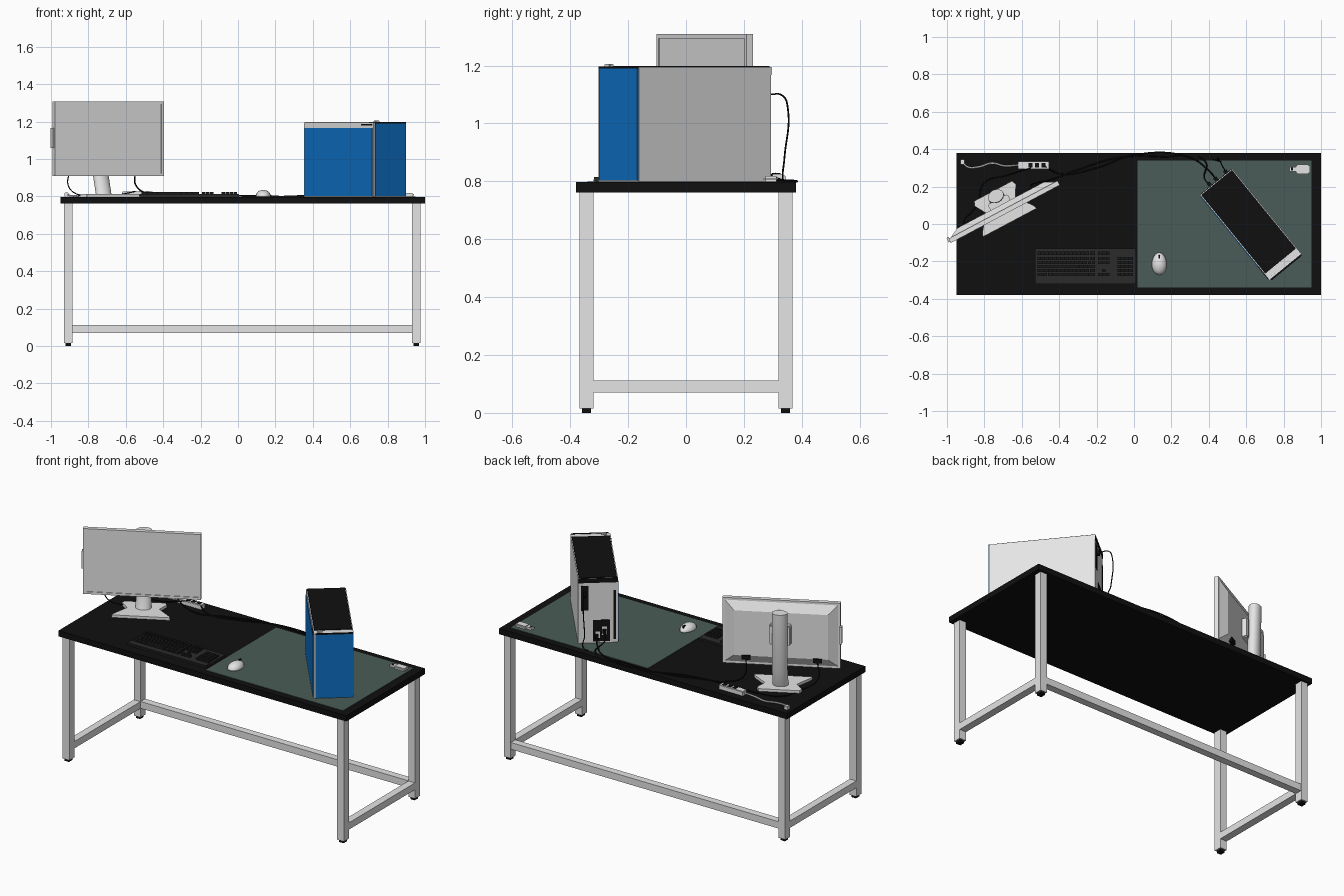
import bpy, bmesh, math
from mathutils import Matrix, Vector

if "Cube" in bpy.data.objects:
    bpy.data.objects.remove(bpy.data.objects["Cube"])

def material(name, rgb):
    m = bpy.data.materials.new(name)
    m.diffuse_color = (*rgb, 1)
    m.use_nodes = True
    m.node_tree.nodes["Principled BSDF"].inputs["Base Color"].default_value = m.diffuse_color
    return m

WHITE = material("light_grey", (0.78, 0.78, 0.78))
BLACK = material("black", (0.005, 0.005, 0.005))
BLUE = material("blue", (0.004, 0.16, 0.55))
GREEN = material("mat_green", (0.068, 0.108, 0.097))
DARK = material("dark_grey", (0.024, 0.024, 0.024))
KEY = material("key_grey", (0.012, 0.012, 0.012))
I = Matrix.Identity(4)

def place(x, y, deg):
    return Matrix.Translation((x, y, 0)) @ Matrix.Rotation(math.radians(deg), 4, 'Z')

def finish(name, bm, mat, M=I, smooth=False):
    bmesh.ops.recalc_face_normals(bm, faces=bm.faces)
    me = bpy.data.meshes.new(name)
    bm.to_mesh(me)
    bm.free()
    me.materials.append(mat)
    ob = bpy.data.objects.new(name, me)
    ob.matrix_world = M
    bpy.context.collection.objects.link(ob)
    if smooth:
        for p in me.polygons:
            p.use_smooth = True
    return ob

def boxes(name, spans, mat, M=I, bevel=0):
    """Each span is (x0, x1, y0, y1, z0, z1)."""
    bm = bmesh.new()
    for x0, x1, y0, y1, z0, z1 in spans:
        T = Matrix.Translation(((x0 + x1) / 2, (y0 + y1) / 2, (z0 + z1) / 2))
        bmesh.ops.create_cube(bm, size=1, matrix=T @ Matrix.Diagonal((x1 - x0, y1 - y0, z1 - z0, 1)))
    if bevel:
        bmesh.ops.bevel(bm, geom=bm.edges[:], offset=bevel, segments=2, affect='EDGES')
    return finish(name, bm, mat, M)

def prism(name, pts, z0, z1, mat, M=I):
    bm = bmesh.new()
    f = bm.faces.new([bm.verts.new((x, y, z0)) for x, y in pts])
    r = bmesh.ops.extrude_face_region(bm, geom=[f])
    for v in r["geom"]:
        if isinstance(v, bmesh.types.BMVert):
            v.co.z = z1
    return finish(name, bm, mat, M)

def cable(name, pts, r, mat):
    cu = bpy.data.curves.new(name, 'CURVE')
    cu.dimensions = '3D'
    cu.bevel_depth, cu.bevel_resolution, cu.resolution_u = r, 1, 8
    s = cu.splines.new('BEZIER')
    s.bezier_points.add(len(pts) - 1)
    for b, p in zip(s.bezier_points, pts):
        b.co = p
        b.handle_left_type = b.handle_right_type = 'AUTO'
    ob = bpy.data.objects.new(name, cu)
    cu.materials.append(mat)
    bpy.context.collection.objects.link(ob)
    bpy.ops.object.select_all(action='DESELECT')
    ob.select_set(True)
    bpy.context.view_layer.objects.active = ob
    bpy.ops.object.convert(target='MESH')

# Table
boxes("table_top", [(-0.95, 1.0, -0.38, 0.38, 0.762, 0.797)], BLACK)
boxes("desk_mat", [(0.02, 0.95, -0.34, 0.34, 0.797, 0.800)], GREEN)
LEGX = [(-0.93, -0.885), (0.93, 0.975)]
LEGY = [(-0.368, -0.32), (0.32, 0.368)]
boxes("legs", [(*x, *y, 0.015, 0.762) for x in LEGX for y in LEGY], WHITE)
boxes("leg_feet", [(x[0] + .008, x[1] - .008, y[0] + .008, y[1] - .008, 0, 0.016) for x in LEGX for y in LEGY], BLACK)
boxes("side_rails", [(*x, -0.32, 0.32, 0.07, 0.112) for x in LEGX], WHITE)
boxes("back_rail", [(-0.885, 0.93, 0.322, 0.366, 0.07, 0.112)], WHITE)

# Computer tower, local -y is its front
P = place(0.625, -0.005, 39.2)
boxes("tower_case", [(-0.11, 0.1115, -0.293, 0.295, 0.80, 1.195)], WHITE, P)
boxes("tower_top_panel", [(-0.105, 0.107, -0.25, 0.292, 1.19, 1.199)], BLACK, P)
boxes("tower_front_panel", [(-0.102, 0.108, -0.299, -0.29, 0.803, 1.19)], BLUE, P)
boxes("tower_side_panel", [(-0.1135, -0.106, -0.285, 0.288, 0.803, 1.165)], BLUE, P)
boxes("tower_front_slot", [(-0.1125, -0.106, -0.28, -0.19, 1.178, 1.186)], BLACK, P)
boxes("tower_top_edge", [(-0.102, 0.108, -0.2995, -0.29, 1.19, 1.197)], BLACK, P)
boxes("tower_button", [(-0.09, -0.06, -0.285, -0.265, 1.194, 1.206)], WHITE, P, 0.003)
boxes("tower_back_panels", [(-0.11, 0.11, 0.29, 0.2975, 1.168, 1.195),
                            (0.055, 0.095, 0.29, 0.298, 1.0, 1.15),
                            (-0.065, 0.03, 0.29, 0.298, 0.81, 0.94),
                            (-0.1, -0.085, 0.29, 0.298, 0.82, 1.12)], BLACK, P)
boxes("tower_sockets", [(-0.05, -0.02, 0.29, 0.300, 0.85, 0.90), (-0.01, 0.015, 0.29, 0.300, 0.83, 0.87)], WHITE, P)
boxes("tower_plugs", [(0.065, 0.085, 0.29, 0.315, 1.085, 1.115),
                      (-0.045, -0.025, 0.29, 0.32, 0.86, 0.885),
                      (0.0, 0.02, 0.29, 0.32, 0.835, 0.855)], BLACK, P)

# Monitor, local -y is its screen side
M = place(-0.69, 0.057, 28)
boxes("monitor_frame", [(-0.33, 0.33, 0, 0.022, 0.908, 1.308)], WHITE, M)
boxes("monitor_bezel", [(-0.33, 0.33, -0.004, 0.001, 1.294, 1.308), (-0.33, 0.33, -0.004, 0.001, 0.908, 0.922),
                        (-0.33, -0.316, -0.004, 0.001, 0.922, 1.294), (0.316, 0.33, -0.004, 0.001, 0.922, 1.294)], WHITE, M)
back = boxes("monitor_back", [(-0.32, 0.32, 0.02, 0.05, 0.918, 1.298)], WHITE, M)
for v in back.data.vertices:  # taper the rear of the shell
    if v.co.y > 0.03:
        v.co.x *= 0.82
        v.co.z = 1.108 + (v.co.z - 1.108) * 0.72
boxes("monitor_side_hub", [(-0.338, -0.325, 0.004, 0.03, 1.06, 1.165)], WHITE, M)
boxes("monitor_hinge", [(-0.06, 0.06, 0.045, 0.085, 1.06, 1.18)], WHITE, M, 0.006)
boxes("monitor_ports", [(-0.23, -0.18, 0.035, 0.058, 0.95, 0.975), (0.17, 0.22, 0.035, 0.058, 0.95, 0.975)], BLACK, M)

# Monitor stand: oval column leaning at its foot, on a flared base
bm = bmesh.new()
rings = []
for z, off in ((0.81, 0.06), (0.92, 0.095), (1.27, 0.105)):
    rings.append([bm.verts.new((0.044 * math.cos(t * math.pi / 12), off + 0.034 * math.sin(t * math.pi / 12), z)) for t in range(24)])
for a, b in zip(rings, rings[1:]):
    for i in range(24):
        bm.faces.new((a[i], a[(i + 1) % 24], b[(i + 1) % 24], b[i]))
bm.faces.new(rings[0])
bm.faces.new(rings[-1])
col = finish("stand_column", bm, WHITE, M)
bpy.context.view_layer.objects.active = col
col.select_set(True)
bpy.ops.object.shade_smooth_by_angle(angle=math.radians(35))
half = [(0.163, -0.056), (0.155, -0.035), (0.09, 0.05), (0.125, 0.11), (0.115, 0.135)]
prism("stand_base", half + [(-x, y) for x, y in reversed(half)], 0.797, 0.813, WHITE, M)

# Keyboard
boxes("keyboard_body", [(-0.53, 0.01, -0.32, -0.13, 0.797, 0.811)], DARK, I, 0.004)
boxes("keyboard_wrist_rest", [(-0.525, 0.005, -0.318, -0.285, 0.808, 0.814)], DARK)
keys = []
def key(x, y, w, h):
    keys.append((x + .002, x + w - .002, y + .002, y + h - .002, 0.81, 0.823))
PITCH = 0.0215
for row in range(6):
    y = -0.281 + row * PITCH + (0.006 if row == 5 else 0)
    if row == 0:
        for x, w in ((0, 1.4), (1.4, 1.2), (2.6, 1.4), (4, 6), (10, 1.4), (11.4, 1.2), (12.6, 1.9)):
            key(-0.518 + x * PITCH, y, w * PITCH, PITCH)
    else:
        shift = (0, 2.0, 1.7, 1.5, 1.0, 1.0)[row]
        key(-0.518, y, shift * PITCH, PITCH)
        n = int(13.5 - shift)
        for i in range(n):
            key(-0.518 + (shift + i) * PITCH, y, PITCH, PITCH)
        key(-0.518 + (shift + n) * PITCH, y, (14.5 - shift - n) * PITCH, PITCH)
    for i in range(3):  # navigation block
        if row in (0, 3, 4, 5) or (row == 1 and i == 1):
            key(-0.194 + i * PITCH, y, PITCH, PITCH)
    if row < 5:  # number pad
        for i in range(4):
            key(-0.09 + i * PITCH, y, PITCH, PITCH)
boxes("keyboard_keys", keys, KEY)

# Mouse
def dome(name, x, y, z, rx, ry, h, mat):
    bm = bmesh.new()
    bmesh.ops.create_uvsphere(bm, u_segments=24, v_segments=16, radius=1)
    for v in bm.verts:
        v.co = (v.co.x * rx * (1 - 0.08 * v.co.y), v.co.y * ry, max(v.co.z, 0) * h)
    bmesh.ops.remove_doubles(bm, verts=bm.verts, dist=1e-5)
    finish(name, bm, mat, Matrix.Translation((x, y, z)), True)
dome("mouse_body", 0.135, -0.212, 0.80, 0.04, 0.06, 0.035, WHITE)
boxes("mouse_wheel", [(0.131, 0.139, -0.185, -0.165, 0.82, 0.835)], BLACK)

# Small drive on the mat
boxes("drive_body", [(0.865, 0.94, 0.268, 0.318, 0.80, 0.818)], WHITE, I, 0.006)
boxes("drive_plug", [(0.832, 0.87, 0.28, 0.306, 0.802, 0.814)], WHITE)
boxes("drive_marks", [(0.84, 0.85, 0.285, 0.301, 0.81, 0.816)], BLACK)

# Power strip with cord and wall plug
boxes("power_strip", [(-0.62, -0.455, 0.295, 0.335, 0.797, 0.825)], WHITE, I, 0.003)
boxes("strip_sockets", [(x, x + 0.022, 0.303, 0.327, 0.82, 0.828) for x in (-0.565, -0.53, -0.495)], BLACK)
cable("strip_cord", [(-0.62, 0.315, 0.81), (-0.69, 0.31, 0.803), (-0.76, 0.325, 0.803),
                     (-0.83, 0.305, 0.803), (-0.89, 0.305, 0.803), (-0.915, 0.33, 0.81)], 0.005, WHITE)
boxes("wall_plug", [(-0.928, -0.905, 0.318, 0.345, 0.797, 0.82)], WHITE, I, 0.003)

# Black cables between tower, monitor and strip
def w(mat4, x, y, z):
    return mat4 @ Vector((x, y, z))
cable("display_cable", [w(M, 0.195, 0.05, 0.955), w(M, 0.2, 0.07, 0.86), (-0.45, 0.235, 0.805), (-0.3, 0.29, 0.802),
                        (-0.08, 0.355, 0.802), (0.15, 0.36, 0.803), (0.38, 0.335, 0.803), w(P, -0.035, 0.35, 0.84), w(P, -0.035, 0.31, 0.872)], 0.004, BLACK)
cable("monitor_power_cable", [w(M, -0.205, 0.05, 0.955), w(M, -0.21, 0.07, 0.86), (-0.84, 0.1, 0.802),
                              (-0.8, 0.22, 0.802), (-0.68, 0.26, 0.802), (-0.55, 0.30, 0.826)], 0.003, BLACK)
cable("tower_power_cable", [w(P, 0.01, 0.31, 0.845), w(P, 0.01, 0.36, 0.815), (0.3, 0.355, 0.802), (0.0, 0.37, 0.802),
                            (-0.2, 0.30, 0.802), (-0.4, 0.27, 0.802), (-0.48, 0.31, 0.826)], 0.004, BLACK)
cable("tower_side_cable", [w(P, 0.075, 0.31, 1.1), (0.46, 0.335, 1.095), (0.45, 0.352, 1.05), (0.45, 0.34, 0.88),
                           (0.46, 0.335, 0.805), (0.42, 0.345, 0.803)], 0.003, BLACK)
